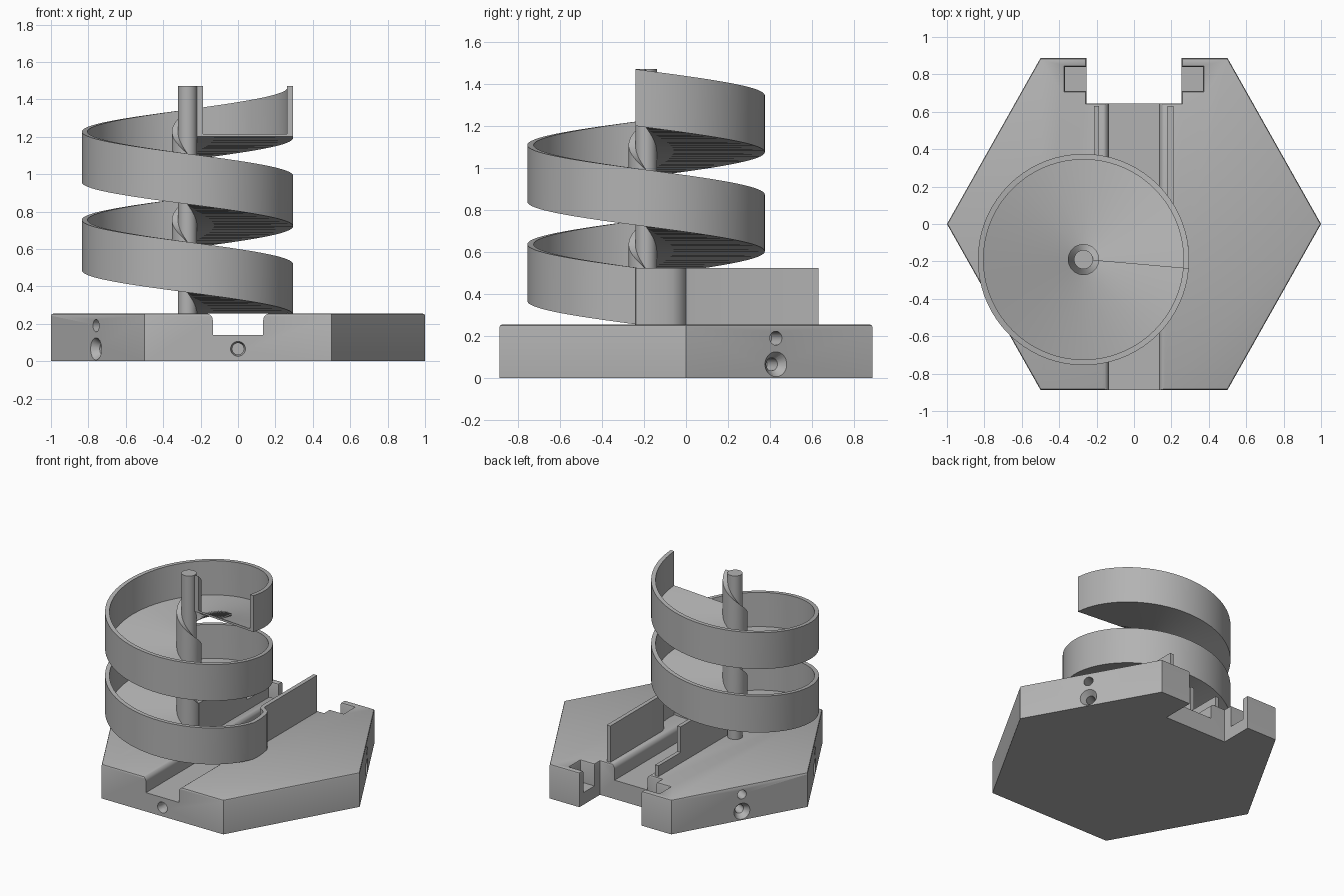
import bpy, bmesh, math
from mathutils import Matrix, Vector

if "Cube" in bpy.data.objects:
    bpy.data.objects.remove(bpy.data.objects["Cube"])

gray = bpy.data.materials.new("light_gray")
gray.use_nodes = True
color = (0.45, 0.45, 0.45, 1)
gray.diffuse_color = color
gray.node_tree.nodes["Principled BSDF"].inputs["Base Color"].default_value = color

TOP = 0.255                      # top of the base
CX, CY = -0.27, -0.19            # spiral axis
R_OUT, R_IN, WALL = 0.565, 0.05, 0.03
TURNS, PITCH, HEIGHT = 2, 0.472, 0.27
START = math.radians(-5)


def finish(name, bm, smooth=True):
    bmesh.ops.recalc_face_normals(bm, faces=bm.faces)
    mesh = bpy.data.meshes.new(name)
    bm.to_mesh(mesh)
    bm.free()
    mesh.materials.append(gray)
    obj = bpy.data.objects.new(name, mesh)
    bpy.context.collection.objects.link(obj)
    if smooth:
        bpy.ops.object.select_all(action='DESELECT')
        obj.select_set(True)
        bpy.context.view_layer.objects.active = obj
        bpy.ops.object.shade_smooth_by_angle(angle=math.radians(35))
    return obj


def prism(name, points, shift, smooth=True):
    """Extrude a closed 3D outline along a vector."""
    bm = bmesh.new()
    face = bm.faces.new([bm.verts.new(p) for p in points])
    new = bmesh.ops.extrude_face_region(bm, geom=[face])["geom"]
    bmesh.ops.translate(bm, vec=shift, verts=[v for v in new if isinstance(v, bmesh.types.BMVert)])
    return finish(name, bm, smooth)


def box(name, x0, x1, y0, y1, z0, z1):
    outline = [(x0, y0, z0), (x1, y0, z0), (x1, y1, z0), (x0, y1, z0)]
    return prism(name, outline, (0, 0, z1 - z0), False)


def cone(name, matrix, r1, r2, depth):
    bm = bmesh.new()
    bmesh.ops.create_cone(bm, cap_ends=True, segments=32, radius1=r1, radius2=r2,
                          depth=depth, matrix=matrix)
    return finish(name, bm)


def cut(target, cutter):
    mod = target.modifiers.new("cut", 'BOOLEAN')
    mod.operation, mod.solver, mod.object = 'DIFFERENCE', 'EXACT', cutter
    bpy.context.view_layer.objects.active = target
    bpy.ops.object.modifier_apply(modifier=mod.name)
    bpy.data.objects.remove(cutter)


def thick_wall(name, path, z0, z1, width):
    """Upright wall following a path in plan."""
    pts = [Vector(p) for p in path]
    left, right = [], []
    for i, p in enumerate(pts):
        d = (pts[min(i + 1, len(pts) - 1)] - pts[max(i - 1, 0)]).normalized()
        n = Vector((-d.y, d.x)) * width / 2
        left.append((*(p + n), z0))
        right.append((*(p - n), z0))
    return prism(name, left + right[::-1], (0, 0, z1 - z0))


# Hexagonal base with softened top edges
hexagon = [(1, 0), (0.5, 0.887), (-0.5, 0.887), (-1, 0), (-0.5, -0.887), (0.5, -0.887)]
base = prism("base", [(x, y, 0) for x, y in hexagon], (0, 0, TOP), False)

# Back slot with a pocket on each side
cut(base, box("slot_cutter", -0.255, 0.255, 0.645, 1, -0.1, 0.4))
for s in (-1, 1):
    x0, x1 = sorted((s * 0.24, s * 0.37))
    cut(base, box("pocket_cutter", x0, x1, 0.71, 0.84, 0.09, 0.4))

bm = bmesh.new()
bm.from_mesh(base.data)
rim = [e for e in bm.edges if all(v.co.z > TOP - 0.001 for v in e.verts)
       and any(f.normal.z < 0.5 for f in e.link_faces)]
bmesh.ops.bevel(bm, geom=rim, offset=0.012, segments=2, profile=0.5, affect='EDGES')
bm.to_mesh(base.data)
bm.free()

# Ball channel with rounded shoulders
half, fillet = 0.135, 0.035
shoulder = [(half + fillet * (1 - math.cos(a)), TOP - fillet + fillet * math.sin(a))
            for a in [math.radians(15 * i) for i in range(7)]]
side = [(half, 0.14)] + shoulder + [(half + fillet, 0.4)]
profile = side + [(-x, z) for x, z in reversed(side)]
cut(base, prism("channel_cutter", [(x, -1, z) for x, z in profile], (0, 2, 0)))

# Countersunk holes in four of the sides
for angle, dist, double in ((-90, 0.887, False), (29.4, 0.871, True),
                            (150.6, 0.871, True), (209.4, 0.871, True)):
    a = math.radians(angle)
    n = Vector((math.cos(a), math.sin(a), 0))
    turn = n.to_track_quat('Z', 'Y').to_matrix().to_4x4()

    def place(z, off):
        return Matrix.Translation(n * (dist + off) + Vector((0, 0, z))) @ turn

    big = 0.06 if double else 0.04
    cut(base, cone("hole_cutter", place(0.066, -0.04), 0.031, 0.031, 0.2))
    cut(base, cone("sink_cutter", place(0.066, -0.02), 0.03, big, 0.042))
    if double:
        cut(base, cone("upper_hole_cutter", place(0.19, 0), 0.033, 0.033, 0.2))

bpy.ops.object.select_all(action='DESELECT')
base.select_set(True)
bpy.context.view_layer.objects.active = base
bpy.ops.object.shade_smooth_by_angle(angle=math.radians(35))

# Spiral track: U-shaped section swept down around the axis
lip = R_IN + 0.033
section = [(R_IN, 0), (R_OUT, 0), (R_OUT, HEIGHT), (R_OUT - WALL, HEIGHT),
           (R_OUT - WALL, 0.016), (lip, 0.016), (lip, HEIGHT), (R_IN, HEIGHT)]
bm = bmesh.new()
rings, steps = [], 72 * TURNS
for i in range(steps + 1):
    t = TURNS * i / steps
    a = START + math.tau * t
    rings.append([bm.verts.new((CX + r * math.cos(a), CY + r * math.sin(a), 1.2 - PITCH * t + z))
                  for r, z in section])
for a, b in zip(rings, rings[1:]):
    for k in range(len(section)):
        m = (k + 1) % len(section)
        bm.faces.new((a[k], a[m], b[m], b[k]))
bm.faces.new(rings[0])
bm.faces.new(rings[-1][::-1])
finish("spiral_track", bm)

# Centre pole
cone("centre_pole", Matrix.Translation((CX, CY, 0.805)), R_IN + 0.001, R_IN + 0.001, 1.33)

# Exit guides leading from the spiral to the back slot
WALL_TOP = 0.525
mid = R_OUT - WALL / 2
path = [(CX + mid * math.cos(a), CY + mid * math.sin(a))
        for a in [math.radians(d) for d in range(-5, 14, 3)]]
path += [(0.255, -0.045), (0.235, -0.025), (0.205, -0.01), (0.195, 0.02), (0.195, 0.63)]
thick_wall("outer_exit_guide", path, TOP - 0.01, WALL_TOP, WALL)
box("inner_exit_guide", -0.215, -0.187, CY, 0.37, TOP - 0.01, WALL_TOP)
box("inner_exit_curb", -0.215, -0.187, 0.37, 0.63, TOP - 0.01, TOP + 0.08)
